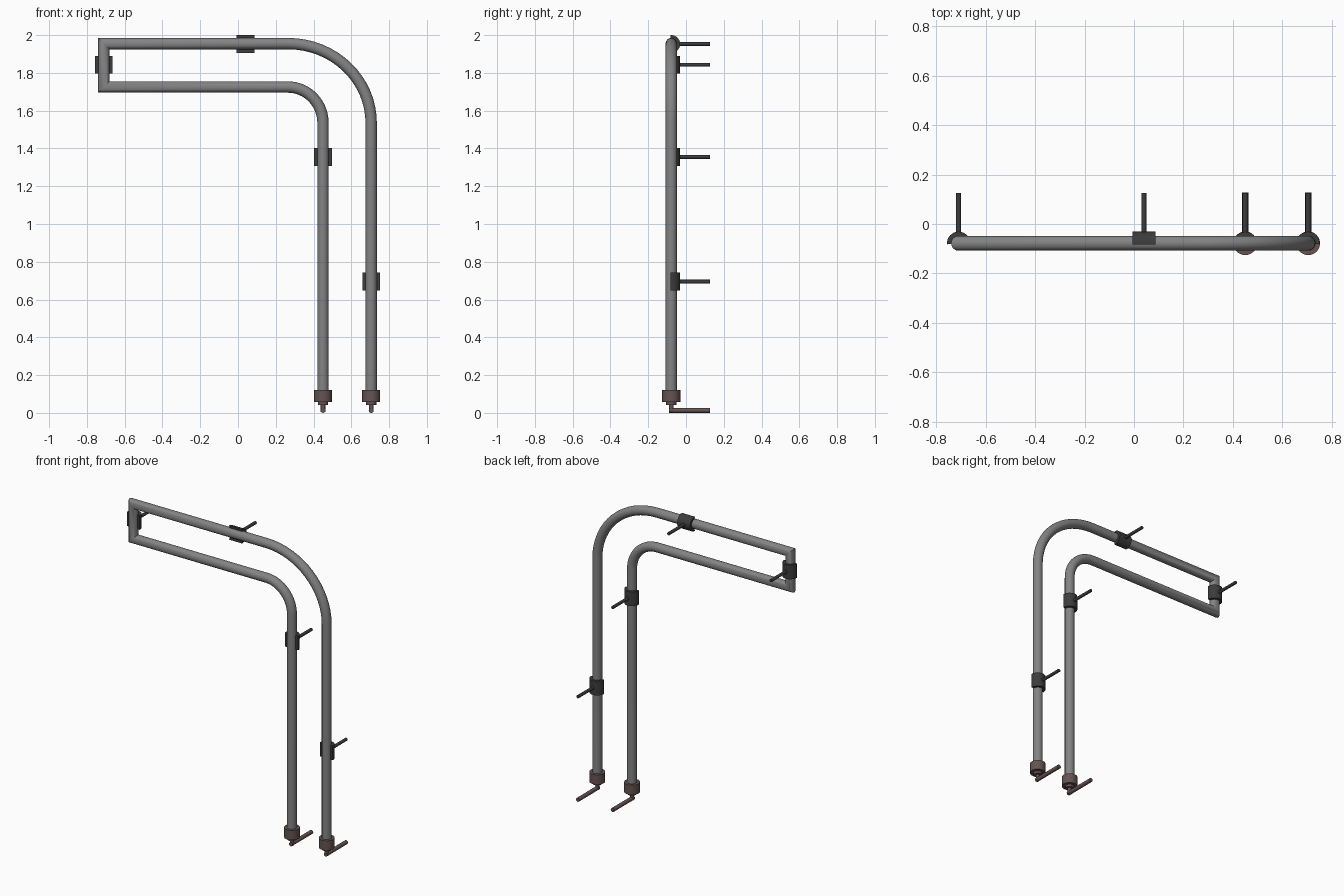
import bpy, bmesh, math
from mathutils import Vector, Matrix

old = bpy.data.objects.get("Cube")
if old:
    bpy.data.objects.remove(old, do_unlink=True)


def material(name, rgb):
    m = bpy.data.materials.new(name)
    m.use_nodes = True
    m.diffuse_color = (*rgb, 1)
    m.node_tree.nodes["Principled BSDF"].inputs["Base Color"].default_value = (*rgb, 1)
    return m


STEEL = material("grey steel", (0.23, 0.23, 0.23))
DARK = material("dark clamp metal", (0.045, 0.045, 0.045))
BROWN = material("brown fitting", (0.13, 0.088, 0.083))

Y = -0.078                     # depth of the pipe plane
PIPE_R, CLAMP_R = 0.03, 0.047
LEFT, INNER, OUTER = -0.71, 0.45, 0.705
LOW, TOP = 1.725, 1.955
BEND_X, BEND_Z = 0.265, 1.535  # shared centre of both bends


def finish(bm, name, mat):
    bmesh.ops.recalc_face_normals(bm, faces=bm.faces)
    mesh = bpy.data.meshes.new(name)
    bm.to_mesh(mesh)
    bm.free()
    mesh.materials.append(mat)
    ob = bpy.data.objects.new(name, mesh)
    bpy.context.collection.objects.link(ob)
    bpy.ops.object.select_all(action='DESELECT')
    bpy.context.view_layer.objects.active = ob
    ob.select_set(True)
    bpy.ops.object.shade_smooth_by_angle(angle=math.radians(35))
    return ob


def bridge(bm, rings, closed=True):
    """Skin a list of equal vertex rings and cap both ends."""
    n = len(rings[0])
    for a, b in zip(rings, rings[1:]):
        for i in range(n if closed else n - 1):
            j = (i + 1) % n
            bm.faces.new((a[i], a[j], b[j], b[i]))
    bm.faces.new(rings[0])
    bm.faces.new(rings[-1])


def bend(x, z, steps=16):
    """Quarter bend from the vertical leg at x to the bar at height z."""
    for i in range(steps + 1):
        t = math.pi / 2 * i / steps
        yield Vector((BEND_X + (x - BEND_X) * math.cos(t), 0,
                      BEND_Z + (z - BEND_Z) * math.sin(t)))


def pipe(name, path, sides=24):
    """Sweep a circle along a path in the xz plane with mitred corners."""
    bm = bmesh.new()
    rings = []
    for k, p in enumerate(path):
        d0 = (p - path[max(k - 1, 0)]).normalized()
        d1 = (path[min(k + 1, len(path) - 1)] - p).normalized()
        d0, d1 = (d0 if k else d1), (d1 if k < len(path) - 1 else d0)
        tangent = (d0 + d1).normalized()
        side = Vector((-tangent.z, 0, tangent.x)) / tangent.dot(d0)
        rings.append([bm.verts.new(p + Vector((0, Y, 0))
                      + side * PIPE_R * math.cos(2 * math.pi * i / sides)
                      + Vector((0, PIPE_R * math.sin(2 * math.pi * i / sides), 0)))
                      for i in range(sides)])
    bridge(bm, rings)
    return finish(bm, name, STEEL)


def rod(name, x, z, y0, y1, r, mat):
    """Round rod running front to back."""
    bm = bmesh.new()
    place = Matrix.Translation((x, (y0 + y1) / 2, z)) @ Matrix.Rotation(math.pi / 2, 4, 'X')
    bmesh.ops.create_cone(bm, cap_ends=True, segments=16, radius1=r, radius2=r,
                          depth=y1 - y0, matrix=place)
    return finish(bm, name, mat)


def clamp(name, x, z, along_x=False):
    """Half-round saddle hugging the back of the pipe, with its wall pin."""
    bm = bmesh.new()
    steps, lap = 16, math.radians(5)
    angles = [-lap + (math.pi + 2 * lap) * i / steps for i in range(steps + 1)]
    outline = [(r * math.cos(a), r * math.sin(a))
               for r, run in ((CLAMP_R, angles), (PIPE_R - 0.001, angles[::-1])) for a in run]
    rings = [[bm.verts.new((u, v, h)) for u, v in outline] for h in (-CLAMP_R, CLAMP_R)]
    bridge(bm, rings)
    turn = Matrix.Rotation(math.pi / 2 if along_x else 0, 4, 'Y')
    bm.transform(Matrix.Translation((x, Y, z)) @ turn)
    finish(bm, name, DARK)
    rod(name + "_pin", x, z, Y + 0.04, 0.126, 0.01, DARK)


def foot(name, x):
    """Stepped end cap with a short stem and a rod to the wall."""
    bm = bmesh.new()
    profile = [(CLAMP_R + 0.001, 0.122), (CLAMP_R + 0.001, 0.058), (0.027, 0.058),
               (0.027, 0.042), (0.012, 0.042), (0.012, 0.004)]
    sides = 24
    rings = [[bm.verts.new((x + r * math.cos(2 * math.pi * i / sides),
                            Y + r * math.sin(2 * math.pi * i / sides), z))
              for i in range(sides)] for r, z in profile]
    bridge(bm, rings)
    finish(bm, name + "_cap", BROWN)
    rod(name + "_rod", x, 0.013, Y - 0.012, 0.127, 0.013, BROWN)


# One continuous bent pipe from the outer foot round to the inner foot
path = [Vector((OUTER, 0, 0.1)), *bend(OUTER, TOP),
        Vector((LEFT, 0, TOP)), Vector((LEFT, 0, LOW)),
        *reversed(list(bend(INNER, LOW))), Vector((INNER, 0, 0.1))]
pipe("bent_pipe", path)

# Wall clamps
clamp("outer_leg_clamp", OUTER, 0.695)
clamp("inner_leg_clamp", INNER, 1.355)
clamp("end_clamp", LEFT, 1.843)
clamp("top_clamp", 0.04, TOP - 0.002, along_x=True)

# Feet
foot("inner_foot", INNER)
foot("outer_foot", OUTER)
